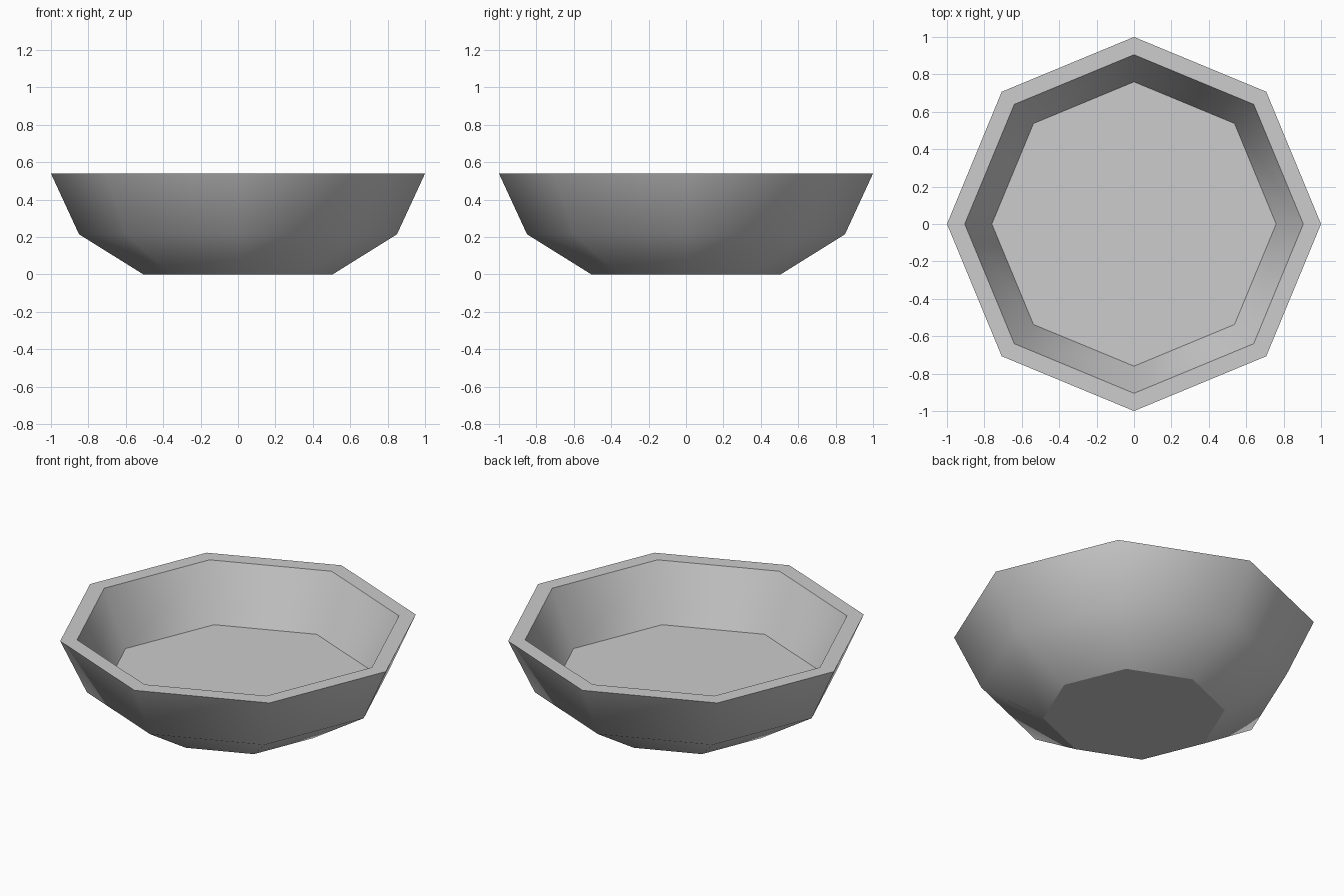
import bpy, bmesh
from math import cos, sin, radians

cube = bpy.data.objects.get("Cube")
if cube:
    bpy.data.objects.remove(cube, do_unlink=True)

# Single light grey material
grey = bpy.data.materials.new("light_grey")
grey.use_nodes = True
colour = (0.604, 0.604, 0.604, 1)
grey.diffuse_color = colour
grey.node_tree.nodes["Principled BSDF"].inputs["Base Color"].default_value = colour

SIDES = 8
# Wall profile as (radius, height, crease): foot, belly, rim outside, rim inside, floor
PROFILE = [(0.505, 0, True), (0.85, 0.215, False), (1, 0.54, True),
           (0.905, 0.54, True), (0.76, 0.21, True)]

bm = bmesh.new()
rings = []
for radius, height, crease in PROFILE:
    angles = [radians(360 * i / SIDES) for i in range(SIDES)]
    rings.append([bm.verts.new((radius * cos(a), radius * sin(a), height)) for a in angles])

# Walls and rim between neighbouring rings
for low, high in zip(rings, rings[1:]):
    for i in range(SIDES):
        j = (i + 1) % SIDES
        bm.faces.new((low[i], low[j], high[j], high[i]))

# Underside and inner floor
bm.faces.new(rings[0][::-1])
bm.faces.new(rings[-1])
bmesh.ops.recalc_face_normals(bm, faces=bm.faces)

# Smooth round the walls, with creases at the foot, rim and floor
for face in bm.faces:
    face.smooth = True
for ring, (radius, height, crease) in zip(rings, PROFILE):
    for i in range(SIDES):
        bm.edges.get((ring[i], ring[(i + 1) % SIDES])).smooth = not crease

mesh = bpy.data.meshes.new("bowl")
bm.to_mesh(mesh)
bm.free()
mesh.materials.append(grey)
bowl = bpy.data.objects.new("bowl", mesh)
bpy.context.collection.objects.link(bowl)
